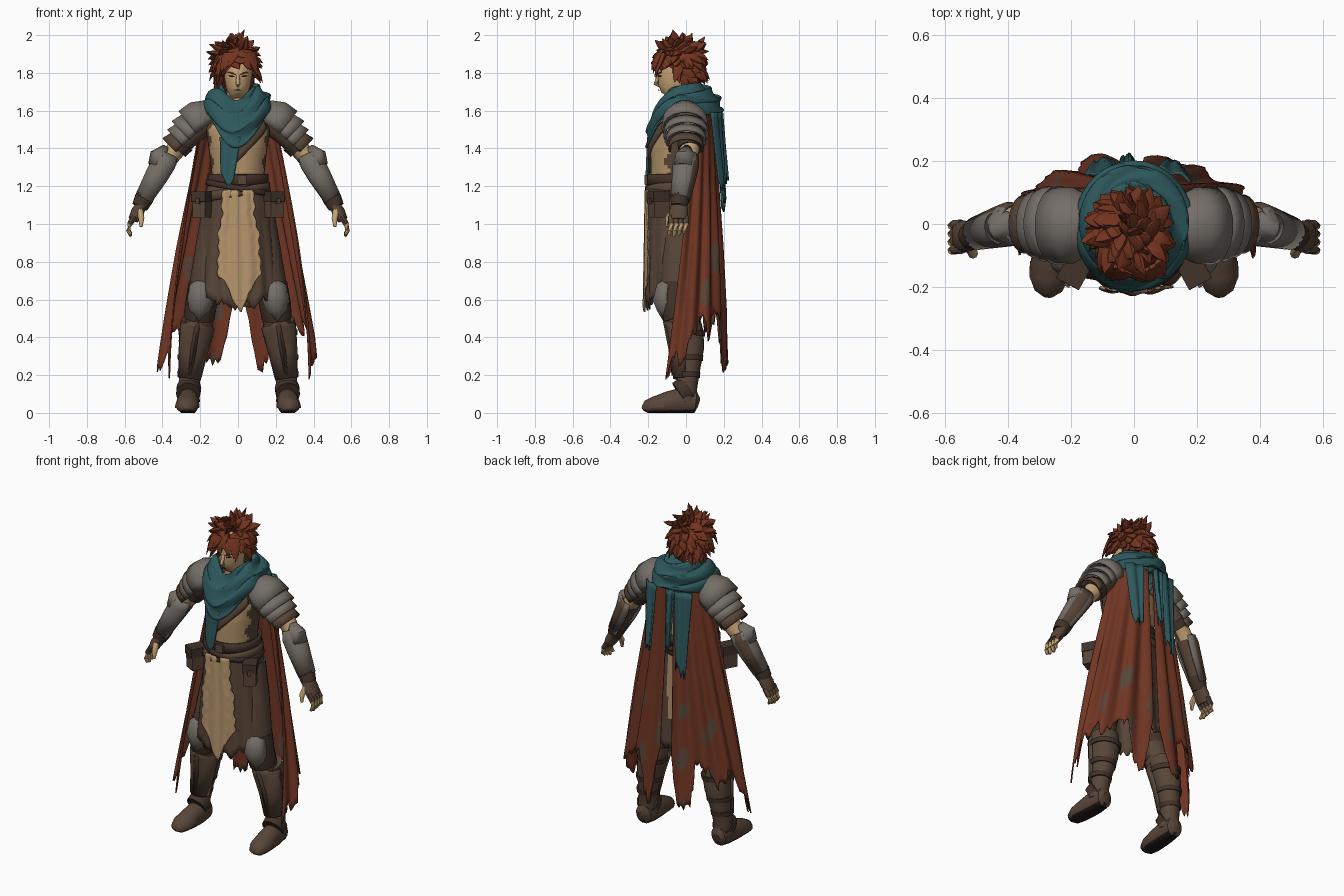
import bpy, bmesh, math, random
from math import sin, cos, pi, radians, sqrt
from mathutils import Vector as V

random.seed(4)
if "Cube" in bpy.data.objects:
    bpy.data.objects.remove(bpy.data.objects["Cube"])


def material(name, *rgb):
    col = [((c / 255 + .055) / 1.055) ** 2.4 for c in rgb] + [1]
    m = bpy.data.materials.new(name)
    m.use_nodes = True
    m.diffuse_color = col
    m.node_tree.nodes["Principled BSDF"].inputs["Base Color"].default_value = col
    return m


LEATHER = material("brown leather", 88, 69, 56)
DARK = material("dark leather", 66, 50, 41)
RUST = material("rust cloth", 112, 53, 35)
TEAL = material("teal cloth", 45, 88, 92)
STEEL = material("grey steel", 117, 110, 103)
LINEN = material("tan linen", 182, 149, 108)
SKIN = material("skin", 200, 164, 118)
HAIR = material("auburn hair", 114, 51, 30)
INK = material("near black", 32, 24, 22)


def build(name, geo, mats, thick=0, rule=None, angle=45):
    """Make an object from (verts, faces), with colour chosen per face by a rule."""
    mats = mats if isinstance(mats, tuple) else (mats,)
    me = bpy.data.meshes.new(name)
    me.from_pydata(geo[0], [], geo[1])
    bm = bmesh.new()
    bm.from_mesh(me)
    bmesh.ops.recalc_face_normals(bm, faces=bm.faces)
    bm.to_mesh(me)
    bm.free()
    for m in mats:
        me.materials.append(m)
    if rule:
        for p in me.polygons:
            p.material_index = int(rule(p.center, p.normal))
    me.shade_smooth()
    me.set_sharp_from_angle(angle=radians(angle))
    ob = bpy.data.objects.new(name, me)
    bpy.context.collection.objects.link(ob)
    if thick:
        sol = ob.modifiers.new("thickness", "SOLIDIFY")
        sol.thickness, sol.offset = thick, 0
    return ob


def interp(x, table):
    for (a, p), (b, q) in zip(table, table[1:]):
        if x <= b:
            return p + (q - p) * (x - a) / (b - a)
    return table[-1][1]


def sheet(f, nu, nv, wrap=False, hem=lambda u: 1, tear=0):
    """Cloth grid f(u, v) with a torn lower hem."""
    cols = nu if wrap else nu + 1
    verts, rough = [], .5
    for i in range(cols):
        rough = .5 * rough + .5 * random.random()
        end = hem(i / nu) - tear * rough
        verts += [V(f(i / nu, end * j / nv)) for j in range(nv + 1)]
    faces = []
    for i in range(nu):
        a, b = i * (nv + 1), (i + 1) % cols * (nv + 1)
        faces += [(a + j, b + j, b + j + 1, a + j + 1) for j in range(nv)]
    return verts, faces


def tube(pts, radii, n=16, ref=(0, -1, 0), arc=None, floor=False):
    """Loft of elliptical rings along a path; arc gives an open shell."""
    pts, ref, verts = [V(p) for p in pts], V(ref), []
    for i, p in enumerate(pts):
        t = (pts[min(i + 1, len(pts) - 1)] - pts[max(i - 1, 0)]).normalized()
        n1 = (ref - t * t.dot(ref)).normalized()
        n2 = t.cross(n1)
        ra, rb = radii[i] if isinstance(radii[i], tuple) else (radii[i],) * 2
        for k in range(n):
            a = 2 * pi * k / n if arc is None else radians(arc) * (2 * k / (n - 1) - 1)
            q = p + n1 * cos(a) * ra + n2 * sin(a) * rb
            if floor:
                q.z = max(q.z, 0)
            verts.append(q)
    wrap = n if arc is None else n - 1
    faces = [(i * n + k, i * n + (k + 1) % n, (i + 1) * n + (k + 1) % n, (i + 1) * n + k)
             for i in range(len(pts) - 1) for k in range(wrap)]
    if arc is None:
        faces += [tuple(range(n)), tuple(range(len(verts) - n, len(verts)))]
    return verts, faces


def merge(parts):
    verts, faces = [], []
    for v, f in parts:
        faces += [tuple(i + len(verts) for i in face) for face in f]
        verts += v
    return verts, faces


def box(name, c, size, mat, rot=0):
    bpy.ops.mesh.primitive_cube_add(size=1, location=c, rotation=(0, 0, rot))
    ob = bpy.context.object
    ob.name, ob.scale = name, size
    ob.data.materials.append(mat)
    bev = ob.modifiers.new("bevel", "BEVEL")
    bev.width, bev.segments = .012, 2


# Torso and belts
RX = [(1.1, .155), (1.25, .138), (1.4, .155), (1.5, .17), (1.58, .13), (1.64, .05)]
RY = [(1.1, .145), (1.25, .14), (1.4, .143), (1.5, .125), (1.58, .075), (1.64, .045)]


def body(a, z, grow=0):
    return ((interp(z, RX) + grow) * sin(a), -.045 - (interp(z, RY) + grow) * cos(a), z)


build("tunic", sheet(lambda u, v: body(2 * pi * u, 1.1 + .54 * v), 48, 28, True), (LINEN, LEATHER),
      rule=lambda c, n: abs(c.x) > .1 and c.y > -.1 + .015 * sin(c.z * 60))
build("chest_strap", sheet(lambda u, v: body(1.5 * u - .45, 1.3 + .25 * u + .085 * (v - .5), .008), 20, 3), LEATHER, .01)


def belt(name, z, tilt, h, grow, mat):
    build(name, sheet(lambda u, v: body(2 * pi * u, z + tilt * sin(2 * pi * u) + h * (v - .5), grow),
                      40, 2, True), mat, .014)


belt("waist_belt", 1.235, 0, .06, .014, DARK)
belt("hip_belt", 1.17, .025, .05, .02, LEATHER)
belt("lower_sash", 1.19, -.03, .03, .022, DARK)
box("buckle", (.02, -.212, 1.235), (.05, .015, .05), LEATHER)

# Coat skirt and front panel
def skirt(u, v):
    a = 2 * pi * u
    fold = .008 * sin(14 * a) * v
    return ((.16 + .075 * v + fold) * sin(a), -.04 - (.155 + .015 * v + fold) * cos(a), 1.2 - .68 * v)


build("coat_skirt", sheet(skirt, 96, 14, True, lambda u: .95 + .05 * cos(4 * pi * u), .16), (LEATHER, LINEN), .008,
      lambda c, n: c.y > 0 and abs(c.x - .015) < .03 and c.z > .75)


def panel(u, v):
    w = interp(v, [(0, .075), (.5, .115), (.8, .1), (1, .075)])
    x = (2 * u - 1) * (w + .006 * sin(v * 23) + .005 * sin(v * 61)) + .012 * v
    return (x, -.056 - (.155 + .012 * v) * sqrt(1 - (x / .26) ** 2) - .004 * sin(u * 19), 1.18 - .69 * v)


build("front_panel", sheet(panel, 24, 30, False, lambda u: 1 - .3 * abs(2 * u - 1), .08), LINEN, .008)

# Split cape
HEM = [(0, .76), (.08, 1), (.17, .98), (.24, .78), (.45, .88), (.6, .82), (.72, .88), (.84, 1.04), (.92, .95), (1, 1.03)]


def cape(s):
    def f(u, v):
        a = radians(5 + (72 + 45 * v) * u)
        fold = .014 * sin(u * 26 + s) * min(1, v * 2)
        return (s * (.19 + .24 * v + fold) * sin(a), (.135 + .075 * v + fold) * cos(a) + .01, 1.6 - 1.43 * v)
    return sheet(f, 60, 30, False, lambda u: interp(u, HEM), .11)


# Scarf
def scarf(u, v):
    a = 2 * pi * u
    w = max(0, cos(a)) ** 3
    r = interp(v, [(0, .46), (.2, .62), (.55, .92), (1, 1)]) + .04 * sin(v * 17 + 2 * cos(a))
    z = 1.735 - .09 * w + (-.145 - .085 * w) * v ** 1.3 + .012 * sin(v * 17 + 3 * a)
    return (.183 * r * sin(a) - .015 * w * v, -.01 - .2 * r * cos(a), z)


def tail(x, y, z, w, length, lean, wave, drift):
    def f(u, v):
        px = x + lean * v + (u - .5) * w * (1 - .5 * v)
        return (px, y * sqrt(1 - (px / .27) ** 2) + drift * v + wave * cos(u * 9 + v), z - length * v)
    return f


build("scarf", sheet(scarf, 64, 26, True), TEAL, .012)
build("scarf_front_tail", sheet(tail(-.04, -.197, 1.46, .11, .28, -.02, .003, -.012), 8, 12, False,
                                lambda u: 1 - .3 * abs(1.6 * u - 1), .05), TEAL, .012)
for i, (x, w, length) in enumerate([(.13, .1, .42), (-.1, .11, .56), (-.02, .06, .4)]):
    build(f"scarf_back_tail_{i + 1}", sheet(tail(x, .185, 1.59, w, length, 0, .007, .035), 10, 12, False,
                                            lambda u: 1.05, .3), TEAL, .01)

# Head
build("neck", tube([(0, -.02, 1.54), (0, -.04, 1.72)], [.064, .056]), SKIN)
build("head", tube([(0, -.09, 1.665), (0, -.08, 1.677), (0, -.068, 1.72), (0, -.06, 1.78), (0, -.055, 1.85),
                    (0, -.05, 1.92)], [(.035, .024), (.055, .042), (.08, .063), (.09, .074), (.093, .078),
                                       (.06, .05)], 24), SKIN)
build("nose", tube([(0, -.138, 1.8), (0, -.15, 1.77), (0, -.161, 1.742), (0, -.14, 1.73)],
                   [.008, .01, .012, .007], 8), SKIN)
build("mouth", tube([(-.018, -.14, 1.708), (0, -.146, 1.71), (.018, -.14, 1.708)], [.001, .003, .001], 6), DARK)
for s, side in ((1, "left"), (-1, "right")):
    build(side + "_eye", tube([(s * .018, -.146, 1.78), (s * .032, -.142, 1.782), (s * .047, -.131, 1.784)],
                              [.002, .005, .002], 6), INK)
    build(side + "_brow", tube([(s * .01, -.149, 1.79), (s * .03, -.145, 1.798), (s * .055, -.128, 1.804)],
                               [.003, .005, .002], 6), HAIR)

# Hair: a cap covered with broad curved locks, and a parted fringe
CROWN = V((-.012, -.03, 1.852))
build("hair_cap", tube([CROWN + V((0, 0, .1 * sin(k * pi / 12))) for k in range(-6, 7)],
                       [(.112 * cos(k * pi / 12) + .001, .1 * cos(k * pi / 12) + .001) for k in range(-6, 7)], 24), HAIR)


def lock(root, go, size, wide, lift):
    path = [root + go * size * t + V((0, 0, lift)) * t * t for t in (0, .35, .7, 1)]
    return tube(path, [(wide * .35, wide * .8), (wide * .5, wide), (wide * .35, wide * .65), .001], 6, root - CROWN)


locks, COUNT = [], 150
for i in range(COUNT):
    h = 1 - 1.75 * (i + .5) / COUNT
    a = i * pi * (3 - sqrt(5))
    d = V((sqrt(1 - h * h) * cos(a), sqrt(1 - h * h) * sin(a), h))
    if (d.y < -.3 and h < .2) or (d.y < -.05 and h < -.35):
        continue
    root = CROWN + V((d.x * .09, d.y * .1, d.z * .092))
    swirl = V((-d.y, d.x, 0)) * random.uniform(-.2, 1.1)
    go = (d * .4 + swirl + V((0, 0, -.55 * (1 - max(h, 0))))).normalized()
    size = random.uniform(.065, .09) + (.015 if h < 0 else 0)
    locks.append(lock(root, go, size, random.uniform(.024, .036), random.uniform(-.035, .02)))
for x, lean, size in [(-.085, -.15, .13), (-.06, -.25, .1), (-.035, -.4, .09), (-.012, -.5, .075),
                      (.012, .45, .085), (.035, .3, .085), (.058, .3, .1), (.078, .15, .12)]:
    root = V((x, -.05 - sqrt(.0105 - x * x), 1.905))
    locks.append(lock(root, V((lean, -.35, -.75)).normalized(), size, .022, -.02))
build("hair_locks", merge(locks), HAIR, angle=35)

# Paired parts
UP = (0, 0, 1)
for s, side in ((1, "left"), (-1, "right")):
    def part(name, pts, radii, mats, thick=0, rule=None, **kw):
        build(f"{side}_{name}", tube([(s * x, y, z) for x, y, z in pts], radii, **kw), mats, thick, rule)

    build(side + "_cape", cape(s), (RUST, LEATHER), .007,
          lambda c, n: c.z < .9 and c.y > .08 and sin(c.x * 43) + sin(c.z * 19 + c.x * 25) > 1.15)

    # Arm, shoulder plates and forearm guard
    part("upper_arm", [(.16, .01, 1.55), (.24, .015, 1.49), (.315, .02, 1.41), (.325, .02, 1.4), (.38, .01, 1.33)],
         [.07, .066, .056, .052, .047], (LEATHER, SKIN), 0, lambda c, n: abs(c.x) > .315, ref=UP)
    part("shoulder_dome", [(.125, -.005, 1.575), (.15, -.005, 1.57), (.195, -.005, 1.55), (.245, -.005, 1.51)],
         [.05, (.085, .09), (.106, .114), (.108, .12)], STEEL, .012, ref=UP, arc=112, n=12)
    for k in range(3):
        x, z, r = .236 + .033 * k, 1.512 - .036 * k, .098 - .013 * k
        part(f"shoulder_plate_{k + 1}", [(x, 0, z), (x + .043, 0, z - .042)], [(r - .01, r + .012), (r + .002, r + .018)],
             STEEL if k < 2 else LEATHER, .01, ref=UP, arc=110, n=16)
    part("arm_strap", [(.29, .02, 1.435), (.325, .02, 1.395)], [.066, .061], DARK, ref=UP)
    part("forearm", [(.365, .01, 1.34), (.5, -.03, 1.12)], [.047, .038], LEATHER, ref=UP)
    part("forearm_guard", [(.372, .008, 1.365), (.392, .0, 1.32), (.43, -.01, 1.25), (.5, -.03, 1.13)],
         [(.055, .055), (.064, .066), (.06, .06), (.045, .048)], (STEEL, LEATHER), .01,
         lambda c, n: n.dot(V((s * .35, .93, 0))) > .85, ref=UP, arc=140, n=20)
    part("elbow_point", [(.365, .01, 1.395), (.395, .0, 1.35), (.41, -.005, 1.3)],
         [(.035, .018), (.072, .05), (.064, .056)], STEEL, .01, ref=UP, arc=80, n=11)
    part("glove_cuff", [(.482, -.027, 1.165), (.5, -.032, 1.13), (.52, -.038, 1.09)], [.05, .05, .043], DARK, ref=UP)
    part("glove", [(.505, -.035, 1.11), (.535, -.04, 1.06), (.556, -.042, 1.02)],
         [(.031, .042), (.034, .052), (.026, .048)], LEATHER, ref=UP)
    for k in range(4):
        y = -.08 + .026 * k
        part(f"finger_{k + 1}", [(.548, y, 1.04), (.573, y, 1.0), (.58, y - .004, .965), (.567, y - .01, .935 + .008 * abs(k - 1))],
             [.016, .015, .013, .008], (SKIN, LEATHER), 0, lambda c, n: c.z > .99, n=8, ref=UP)
    part("thumb", [(.52, -.07, 1.07), (.512, -.095, 1.03), (.513, -.1, .985)], [.019, .016, .008], SKIN, n=8)

    # Leg, knee guard and boot
    part("trouser_leg", [(.085, -.02, 1.1), (.12, -.03, .9), (.185, -.06, .62), (.21, -.02, .45), (.235, .0, .3)],
         [.1, .1, .082, .072, .06], LEATHER)
    part("knee_wrap", [(.175, -.055, .68), (.197, -.06, .57), (.205, -.04, .5)], [.086, .084, .08], DARK)
    part("knee_guard", [(.193, -.08, .7), (.194, -.09, .67), (.198, -.095, .6), (.204, -.085, .55), (.208, -.08, .49)],
         [(.03, .02), (.06, .06), (.076, .068), (.062, .055), (.035, .008)], STEEL, .012, arc=85, n=7)
    part("boot_shaft", [(.215, -.01, .49), (.222, .01, .42), (.235, .02, .34), (.252, .015, .22), (.26, .005, .14),
                        (.262, -.005, .06)], [.085, .084, .076, .058, .055, .06], LEATHER, n=20)
    part("shin_plate", [(.208, -.02, .51), (.215, -.005, .46), (.238, .005, .32), (.257, 0, .18)],
         [(.098, .03), (.094, .088), (.079, .072), (.063, .055)], LEATHER, .012, arc=85, n=9)
    part("shin_ridge", [(.21, -.03, .49), (.235, -.015, .34), (.256, -.01, .2)],
         [(.088, .018), (.074, .026), (.062, .012)], DARK, .008, arc=80, n=7)
    for k, (x, y, z, r) in enumerate([(.222, .01, .42, .093), (.243, .015, .29, .077), (.256, .01, .2, .066)]):
        part(f"boot_strap_{k + 1}", [(x, y, z + .014), (x + .002, y, z - .014)], [r, r - .003], DARK, n=20)
    part("boot_foot", [(.258, .065, .05), (.26, .05, .055), (.262, -.02, .06), (.266, -.1, .05), (.27, -.17, .04),
                       (.272, -.21, .03), (.273, -.23, .025)],
         [(.03, .03), (.06, .05), (.075, .056), (.062, .06), (.045, .06), (.035, .042), (.012, .015)],
         (LEATHER, INK), 0, lambda c, n: c.z < .014, n=20, ref=UP, floor=True)
    part("toe_cap", [(.267, -.12, .035), (.27, -.17, .032), (.272, -.212, .025), (.273, -.232, .02)],
         [(.065, .064), (.055, .063), (.04, .044), (.01, .014)], LEATHER, ref=UP, arc=95, n=14)
    part("ankle_strap", [(.26, .012, .13), (.264, -.035, .1)], [(.07, .066), (.07, .064)], DARK, n=18)

    # Belt pouches
    box(side + "_pouch", (s * .187, -.145, 1.1), (.075, .09, .13), LEATHER, s * .5)
    box(side + "_pouch_flap", (s * .188, -.147, 1.145), (.083, .1, .055), DARK, s * .5)
    box(side + "_pouch_clasp", (s * .212, -.192, 1.12), (.02, .015, .03), LEATHER, s * .5)
